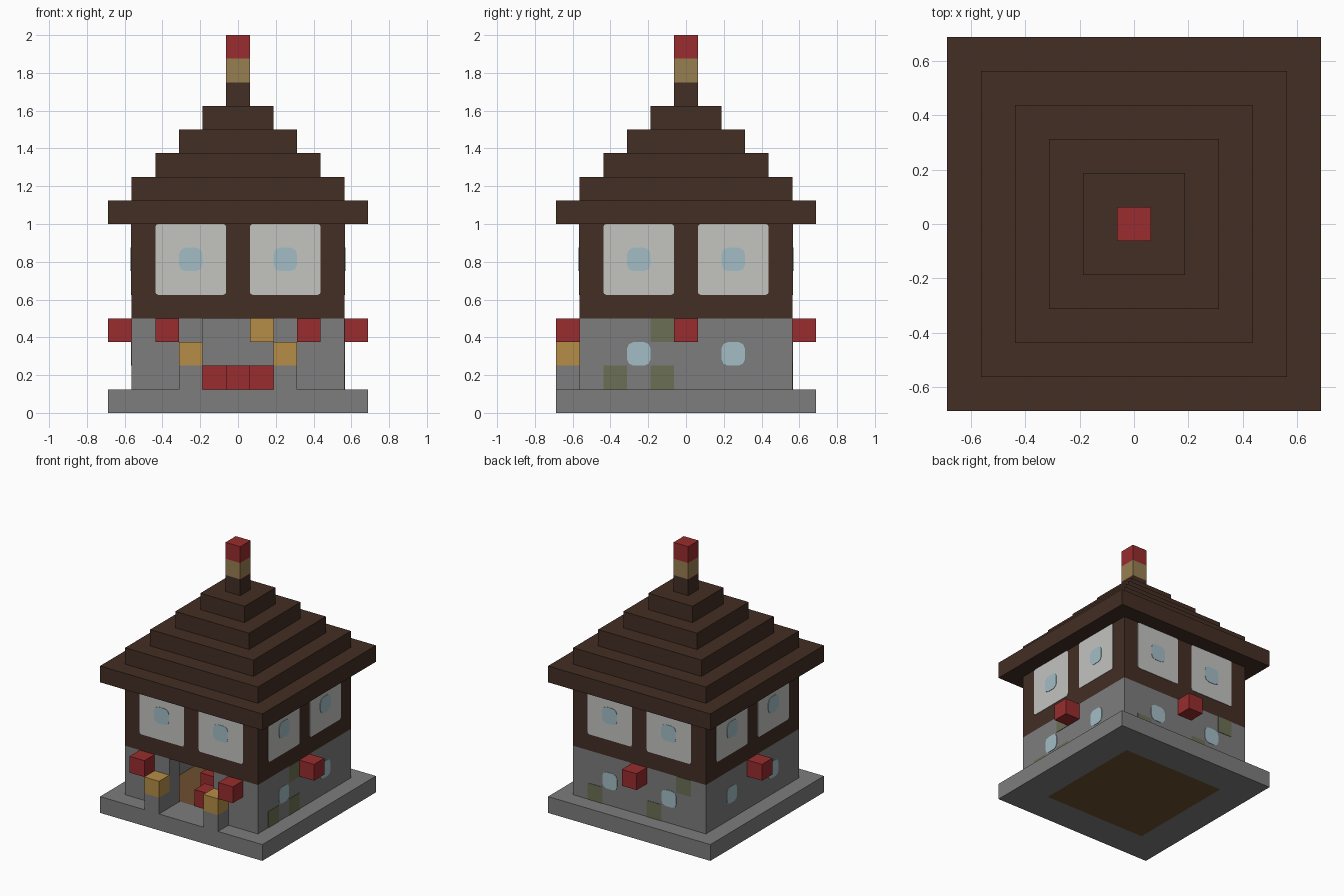
import bpy, bmesh, math
from mathutils import Matrix

if "Cube" in bpy.data.objects:
    bpy.data.objects.remove(bpy.data.objects["Cube"])

V = 0.125          # block size
WALL = 4.5 * V     # half width of the house


def colour(name, r, g, b):
    def lin(c):
        c /= 255
        return c / 12.92 if c < 0.04045 else ((c + 0.055) / 1.055) ** 2.4
    rgba = (lin(r), lin(g), lin(b), 1)
    m = bpy.data.materials.new(name)
    m.diffuse_color = rgba
    m.use_nodes = True
    bsdf = next(n for n in m.node_tree.nodes if n.type == 'BSDF_PRINCIPLED')
    bsdf.inputs["Base Color"].default_value = rgba
    return m


STONE = colour("grey stone", 125, 125, 125)
TIMBER = colour("dark timber", 67, 46, 36)
RED = colour("red", 152, 44, 46)
TAN = colour("tan wood", 152, 126, 82)
GOLD = colour("lantern gold", 182, 141, 71)
FLOOR = colour("floor planks", 110, 80, 48)
PALE = colour("pale window", 195, 195, 192)
BLUE = colour("blue glass", 163, 190, 197)
MOSS = colour("mossy stone", 107, 111, 83)


def finish(name, bm, mat):
    bmesh.ops.recalc_face_normals(bm, faces=bm.faces)
    me = bpy.data.meshes.new(name)
    bm.to_mesh(me)
    bm.free()
    me.materials.append(mat)
    ob = bpy.data.objects.new(name, me)
    bpy.context.scene.collection.objects.link(ob)
    return ob


def box(name, centre, size, mat):
    """Box given in block units, with z measured at its bottom."""
    bm = bmesh.new()
    bmesh.ops.create_cube(bm, size=1)
    bmesh.ops.scale(bm, vec=[s * V for s in size], verts=bm.verts)
    x, y, z = centre
    bmesh.ops.translate(bm, vec=(x * V, y * V, (z + size[2] / 2) * V), verts=bm.verts)
    return finish(name, bm, mat)


def plate(name, side, u, z, w, h, cut, depth, mat):
    """Thin panel with clipped corners; side counts quarter turns from the front."""
    bm = bmesh.new()
    a, b = w / 2, h / 2
    pts = []
    for sx, sz in ((1, 1), (-1, 1), (-1, -1), (1, -1)):
        corner = [(a, b - cut), (a - cut * 0.3, b - cut * 0.3), (a - cut, b)]
        if cut == 0:
            corner = [(a, b)]
        if sx * sz < 0:
            corner.reverse()
        pts += [(sx * p, sz * q) for p, q in corner]
    face = bm.faces.new([bm.verts.new((u + p, -WALL, z + q)) for p, q in pts])
    ext = bmesh.ops.extrude_face_region(bm, geom=[face])["geom"]
    bmesh.ops.translate(bm, vec=(0, -depth, 0),
                        verts=[v for v in ext if isinstance(v, bmesh.types.BMVert)])
    bmesh.ops.rotate(bm, matrix=Matrix.Rotation(side * math.pi / 2, 3, 'Z'), verts=bm.verts)
    return finish(name, bm, mat)


# Stone base ring around a plank floor
for s, n in ((-1, "front"), (1, "back")):
    box("base_" + n, (0, s * 4.5, 0), (11, 2, 1), STONE)
for s, n in ((-1, "right"), (1, "left")):
    box("base_" + n, (s * 4.5, 0, 0), (2, 7, 1), STONE)
box("plank_floor", (0, 0, 0), (7, 7, 1), FLOOR)

# Lower stone walls with an open doorway
box("back_wall", (0, 4, 1), (9, 1, 3), STONE)
for s, n in ((-1, "right"), (1, "left")):
    box(n + "_wall", (s * 4, 0, 1), (1, 7, 3), STONE)
    box(n + "_front_wall", (s * 3, -4, 1), (3, 1, 3), STONE)
    # Door posts with lanterns, and red blocks on the front and sides
    box(n + "_door_post", (s * 2, -5, 1), (1, 1, 1), STONE)
    box(n + "_door_lantern", (s * 2, -5, 2), (1, 1, 1), GOLD)
    box(n + "_front_red_block", (s * 3, -5, 3), (1, 1, 1), RED)
    box(n + "_side_red_block", (s * 5, 0, 3), (1, 1, 1), RED)
box("back_red_block", (0, 5, 3), (1, 1, 1), RED)

# Furnishings inside
for i, (x, y) in enumerate(((0, -3), (-1, -1), (1, 1))):
    box("red_seat_%d" % (i + 1), (x, y, 1), (1, 1, 1), RED)
box("hanging_lantern", (1, 1, 3), (1, 1, 1), GOLD)

# Upper storey and stepped roof
box("upper_storey", (0, 0, 4), (9, 9, 4), TIMBER)
for i in range(5):
    w = 11 - 2 * i
    box("roof_step_%d" % (i + 1), (0, 0, 8 + i), (w, w, 1), TIMBER)

# Chimney spire
for i, (n, m) in enumerate((("base", TIMBER), ("middle", TAN), ("tip", RED))):
    box("spire_" + n, (0, 0, 13 + i), (1, 1, 1), m)

# Windows on every side, small panes on the lower walls
for side, n in enumerate(("front", "left", "back", "right")):
    for u in (-2 * V, 2 * V):
        plate(n + "_window", side, u, 6.5 * V, 3 * V, 3 * V, 0.015, 0.003, PALE)
        plate(n + "_window_pane", side, u, 6.5 * V, V, V, 0.035, 0.006, BLUE)
        if side:
            plate(n + "_small_pane", side, u, 2.5 * V, V, V, 0.035, 0.003, BLUE)

# Mossy stones: side, offset and height in blocks
for side, u, z in ((1, -3, 1.5), (1, -1, 1.5), (1, -1, 3.5),
                   (2, -3, 1.5), (2, 1, 1.5), (2, 3, 3.5)):
    plate("mossy_stone", side, u * V, z * V, V, V, 0, 0.003, MOSS)
